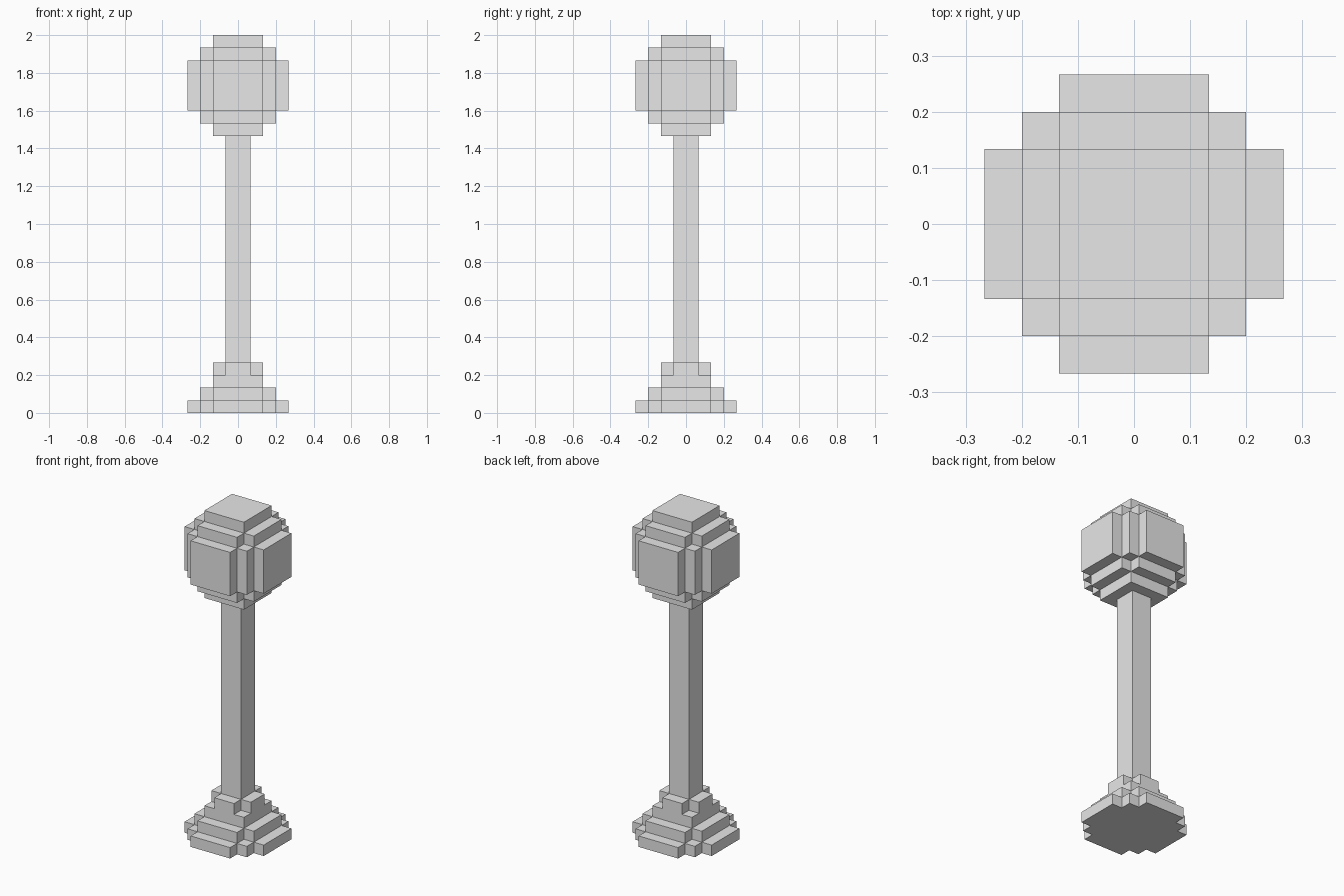
import bpy, bmesh
from math import radians
from mathutils import Vector

cube = bpy.data.objects.get("Cube")
if cube:
    bpy.data.objects.remove(cube)

UNIT = 2 / 30  # one block of the 30-block-tall lamp post

grey = bpy.data.materials.new("plain grey")
grey.use_nodes = True
colour = (0.8, 0.8, 0.8, 1)
grey.diffuse_color = colour
grey.node_tree.nodes["Principled BSDF"].inputs["Base Color"].default_value = colour


def blocks(*boxes):
    """Cells filled by boxes of (half width, half depth, bottom, top)."""
    return {(x, y, z) for w, d, low, high in boxes
            for x in range(-w, w) for y in range(-d, d) for z in range(low, high)}


# Each part as overlapping centred boxes
parts = {
    "stepped_base": blocks((4, 2, 0, 1), (3, 3, 0, 1), (2, 4, 0, 1),
                           (3, 2, 1, 2), (2, 3, 1, 2),
                           (2, 2, 2, 3),
                           (2, 1, 3, 4), (1, 2, 3, 4)),
    "post": blocks((1, 1, 4, 22)),
    "globe": blocks((4, 2, 24, 28), (2, 4, 24, 28), (3, 3, 24, 28),
                    (3, 2, 23, 29), (2, 3, 23, 29), (2, 2, 22, 30)),
}
filled = set().union(*parts.values())


def build_skin(name, cells):
    """Make a mesh of the cell sides that are open to the air."""
    bm = bmesh.new()
    for cell in sorted(cells):
        for axis in range(3):
            for sign in (-1, 1):
                step = Vector((0, 0, 0))
                step[axis] = sign
                if tuple(int(v) for v in Vector(cell) + step) in filled:
                    continue
                u, v = Vector((0, 0, 0)), Vector((0, 0, 0))
                u[(axis + 1) % 3] = v[(axis + 2) % 3] = 1
                corner = Vector(cell) + (step if sign > 0 else Vector((0, 0, 0)))
                quad = [corner, corner + u, corner + u + v, corner + v]
                bm.faces.new([bm.verts.new(p * UNIT) for p in quad[::sign]])
    bmesh.ops.remove_doubles(bm, verts=bm.verts, dist=UNIT / 10)
    # Join flat neighbouring squares into large faces
    bmesh.ops.dissolve_limit(bm, angle_limit=radians(1), verts=bm.verts, edges=bm.edges)
    mesh = bpy.data.meshes.new(name)
    bm.to_mesh(mesh)
    bm.free()
    mesh.materials.append(grey)
    bpy.context.collection.objects.link(bpy.data.objects.new(name, mesh))


for part_name, part_cells in parts.items():
    build_skin(part_name, part_cells)
